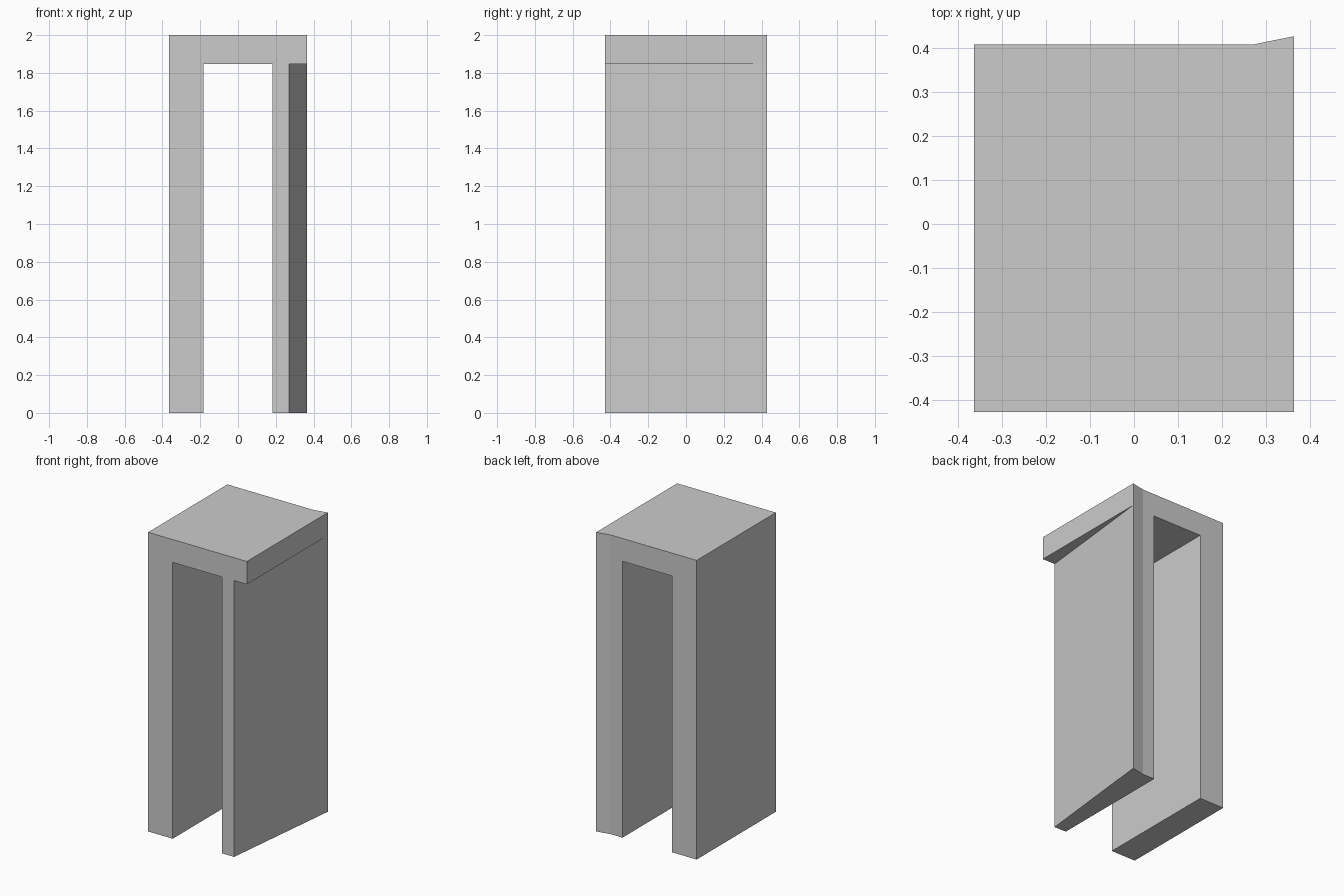
import bpy
import bmesh
from math import radians

if "Cube" in bpy.data.objects:
    bpy.data.objects.remove(bpy.data.objects["Cube"])

HALF_X, FRONT, BACK, FLARE = 0.365, -0.428, 0.409, 0.428
INNER, EDGE = 0.183, 0.271
TOP, UNDER = 2.0, 1.847

bm = bmesh.new()
verts = {}


def vert(x, y):
    """Shared plan point at the underside of the top slab."""
    if (x, y) not in verts:
        verts[(x, y)] = bm.verts.new((x, y, UNDER))
    return verts[(x, y)]


def cell(*points):
    return bm.faces.new([vert(*p) for p in points])


def extrude(faces, z):
    result = bmesh.ops.extrude_face_region(bm, geom=faces)
    for item in result["geom"]:
        if isinstance(item, bmesh.types.BMVert):
            item.co.z = z


# Plan: left leg, open bay, tapered right leg, overhanging lip
left = cell((-HALF_X, FRONT), (-INNER, FRONT), (-INNER, BACK), (-HALF_X, BACK))
bay = cell((-INNER, FRONT), (INNER, FRONT), (INNER, BACK), (-INNER, BACK))
right = cell((INNER, FRONT), (EDGE, FRONT), (HALF_X, FLARE), (EDGE, BACK), (INNER, BACK))
lip = cell((EDGE, FRONT), (HALF_X, FRONT), (HALF_X, FLARE))

# Top slab rises from the plan, legs drop to the floor
extrude([left, bay, right, lip], TOP)
extrude([left, right], 0.0)

# Merge coplanar faces into clean flat panels
bmesh.ops.recalc_face_normals(bm, faces=bm.faces[:])
bmesh.ops.dissolve_limit(bm, angle_limit=radians(1), verts=bm.verts[:], edges=bm.edges[:])
bmesh.ops.recalc_face_normals(bm, faces=bm.faces[:])

mesh = bpy.data.meshes.new("doorway_arch")
bm.to_mesh(mesh)
bm.free()
bpy.context.collection.objects.link(bpy.data.objects.new("doorway_arch", mesh))
